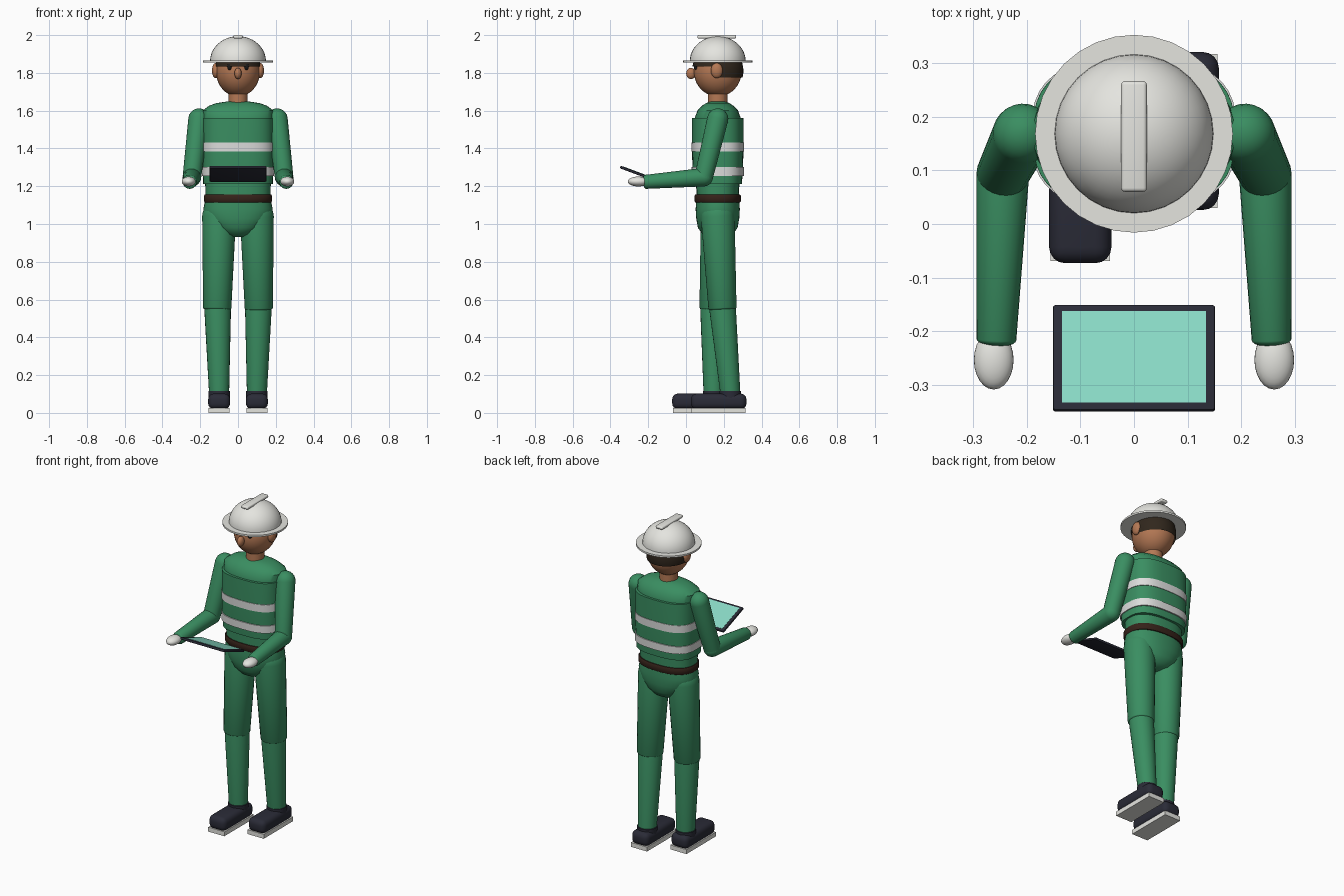
import bpy, bmesh
from math import sin, cos, pi, radians
from mathutils import Vector, Matrix

if "Cube" in bpy.data.objects:
    bpy.data.objects.remove(bpy.data.objects["Cube"], do_unlink=True)

CY = 0.168  # body axis
parts = []


def material(name, r, g, b):
    m = bpy.data.materials.new(name)
    m.use_nodes = True
    m.diffuse_color = (r, g, b, 1)
    m.node_tree.nodes["Principled BSDF"].inputs["Base Color"].default_value = (r, g, b, 1)
    return m


GREEN = material("work green", 0.042, 0.27, 0.12)
WHITE = material("helmet white", 0.78, 0.78, 0.74)
SILVER = material("reflective silver", 0.72, 0.73, 0.72)
SKIN = material("skin", 0.46, 0.19, 0.09)
HAIR = material("dark hair", 0.03, 0.02, 0.012)
BELT = material("belt brown", 0.036, 0.016, 0.01)
NAVY = material("dark navy", 0.023, 0.024, 0.038)
SCREEN = material("screen mint", 0.25, 0.70, 0.56)
BLACK = material("eye black", 0.01, 0.01, 0.01)


def finish(name, bm, mat):
    bmesh.ops.recalc_face_normals(bm, faces=bm.faces)
    me = bpy.data.meshes.new(name)
    bm.to_mesh(me)
    bm.free()
    me.materials.append(mat)
    ob = bpy.data.objects.new(name, me)
    bpy.context.collection.objects.link(ob)
    parts.append(ob)
    return ob


def skin_rings(name, rings, mat):
    """Join a stack of point rings into a closed solid."""
    bm = bmesh.new()
    loops = [[bm.verts.new(p) for p in ring] for ring in rings]
    n = len(loops[0])
    for a, b in zip(loops, loops[1:]):
        for i in range(n):
            j = (i + 1) % n
            bm.faces.new((a[i], a[j], b[j], b[i]))
    bm.faces.new(loops[0])
    bm.faces.new(loops[-1])
    return finish(name, bm, mat)


def loft(name, profile, mat, power=2.0, n=40):
    """Stack of (z, half width, half depth) superellipses on the body axis."""
    def point(t, z, rx, ry):
        c, s = cos(t), sin(t)
        k = 2 / power
        return (rx * abs(c) ** k * (1 if c > 0 else -1),
                CY + ry * abs(s) ** k * (1 if s > 0 else -1), z)
    rings = [[point(2 * pi * i / n, *p) for i in range(n)] for p in profile]
    return skin_rings(name, rings, mat)


def limb(name, a, b, ra, rb, mat, cap_a=1.0, cap_b=1.0, n=24):
    """Tapered limb with rounded ends between two points."""
    a, b = Vector(a), Vector(b)
    d = (b - a).normalized()
    q = d.to_track_quat("Z", "Y")
    steps = [pi / 2 * k / 6 for k in range(7)]
    stations = [(a - d * ra * cap_a * cos(t), ra * max(sin(t), 0.05)) for t in steps]
    stations += [(b + d * rb * cap_b * cos(t), rb * max(sin(t), 0.05)) for t in reversed(steps)]
    rings = [[c + q @ Vector((r * cos(2 * pi * i / n), r * sin(2 * pi * i / n), 0))
              for i in range(n)] for c, r in stations]
    return skin_rings(name, rings, mat)


def ball(name, loc, radii, mat, u=32, v=20, above=None):
    bm = bmesh.new()
    bmesh.ops.create_uvsphere(bm, u_segments=u, v_segments=v, radius=1,
                              matrix=Matrix.Translation(loc) @ Matrix.Diagonal((*radii, 1)))
    if above is not None:
        bmesh.ops.bisect_plane(bm, geom=bm.verts[:] + bm.edges[:] + bm.faces[:],
                               plane_co=(0, 0, above), plane_no=(0, 0, 1), clear_inner=True)
    return finish(name, bm, mat)


def box(name, loc, size, mat, bevel=0.0, tilt=0.0, segments=3):
    bm = bmesh.new()
    bmesh.ops.create_cube(bm, size=1, matrix=Matrix.Diagonal((*size, 1)))
    if bevel:
        bmesh.ops.bevel(bm, geom=bm.edges[:], offset=bevel, segments=segments,
                        profile=0.5, affect="EDGES")
    bmesh.ops.transform(bm, matrix=Matrix.Translation(loc) @ Matrix.Rotation(tilt, 4, "X"),
                        verts=bm.verts)
    return finish(name, bm, mat)


# Torso, vest, stripes, belt and hips
loft("torso", [(1.10, .17, .112), (1.25, .175, .115), (1.56, .188, .122), (1.60, .188, .108),
               (1.625, .155, .085), (1.64, .115, .062), (1.648, .06, .04)], GREEN, 2.4)
loft("vest", [(1.212, .184, .128), (1.30, .187, .134), (1.43, .188, .137), (1.56, .188, .136)],
     GREEN, 2.8)
for label, z in (("lower", 1.278), ("upper", 1.408)):
    loft(label + "_stripe", [(z - .023, .191, .139), (z + .023, .191, .140)], SILVER, 2.8)
loft("belt", [(1.115, .176, .119), (1.121, .18, .123), (1.149, .18, .123), (1.155, .176, .119)],
     BELT, 2.4)
loft("hips", [(1.13, .172, .113), (1.08, .184, .117), (1.03, .172, .114), (0.98, .13, .105),
              (0.945, .08, .08), (0.93, .03, .04)], GREEN, 2.2)

# Neck, head and face
loft("neck", [(1.62, .051, .052), (1.72, .051, .052)], SKIN)
ball("head", (0, CY, 1.81), (.117, .127, .135), SKIN)
ball("nose", (0, .026, 1.797), (.019, .025, .03), SKIN, 20, 12)
for side, s in (("left", 1), ("right", -1)):
    ball(side + "_ear", (s * .118, .163, 1.812), (.02, .032, .04), SKIN, 20, 12)
    ball(side + "_eye", (s * .044, .053, 1.833), (.013, .01, .018), BLACK, 16, 10)

# Hair: low at the nape, cut short above the face
bm = bmesh.new()
bmesh.ops.create_uvsphere(bm, u_segments=32, v_segments=20, radius=1,
                          matrix=Matrix.Translation((0, CY, 1.81)) @ Matrix.Diagonal((.123, .136, .14, 1)))
for co, no in (((0, 0, 1.775), (0, 0, 1)), ((0, 0, 1.835), (0, 0, 1)), ((0, .16, 0), (0, 1, 0))):
    bmesh.ops.bisect_plane(bm, geom=bm.verts[:] + bm.edges[:] + bm.faces[:], plane_co=co, plane_no=no)
cut = []
for f in bm.faces:
    c = f.calc_center_median()
    if c.z < (1.775 if c.y > .16 else 1.835):
        cut.append(f)
bmesh.ops.delete(bm, geom=cut, context="FACES")
finish("hair", bm, HAIR)

# Helmet
ball("helmet_dome", (0, CY, 1.862), (.148, .148, .132), WHITE, 32, 24, above=1.862)
loft("helmet_brim", [(1.855, .184, .184), (1.866, .184, .184)], WHITE, n=32)
box("helmet_ridge", (0, .163, 1.991), (.048, .206, .018), WHITE, .007)

# Arms, gloves, legs and shoes
for side, s, knee_y, ankle_y, shoe_y in (("left", 1, .193, .235, .173), ("right", -1, .146, .146, .074)):
    limb(side + "_upper_arm", (s * .207, CY, 1.556), (s * .244, .094, 1.25), .056, .049, GREEN)
    limb(side + "_forearm", (s * .244, .094, 1.248), (s * .256, -.215, 1.223), .049, .037,
         GREEN, cap_b=.35)
    ball(side + "_glove", (s * .261, -.253, 1.225), (.037, .055, .026), WHITE, 24, 14)
    limb(side + "_thigh", (s * .1, CY, 1.04), (s * .11, knee_y, .555), .09, .075, GREEN, cap_b=.25)
    limb(side + "_shin", (s * .108, knee_y, .56), (s * .1, ankle_y, .10), .071, .053, GREEN, cap_b=.1)
    limb(side + "_shoe_cuff", (s * .1, ankle_y, .06), (s * .1, ankle_y, .115), .057, .057,
         NAVY, .1, .1)
    box(side + "_shoe", (s * .1, shoe_y, .061), (.116, .294, .082), NAVY, .03, segments=4)
    box(side + "_sole", (s * .1, shoe_y, .0135), (.11, .286, .027), WHITE)

# Tablet held in front, far edge raised
tilt = radians(-20.5)
up = Matrix.Rotation(tilt, 3, "X") @ Vector((0, 0, 1))
centre = Vector((0, -.25, 1.265))
box("tablet_case", centre, (.302, .21, .014), NAVY, .005, tilt, 2)
box("tablet_screen", centre + up * .0065, (.268, .181, .004), SCREEN, 0, tilt)

# Smooth shading with sharp creases
bpy.ops.object.select_all(action="DESELECT")
for ob in parts:
    ob.select_set(True)
bpy.context.view_layer.objects.active = parts[0]
bpy.ops.object.shade_smooth_by_angle(angle=radians(40))
